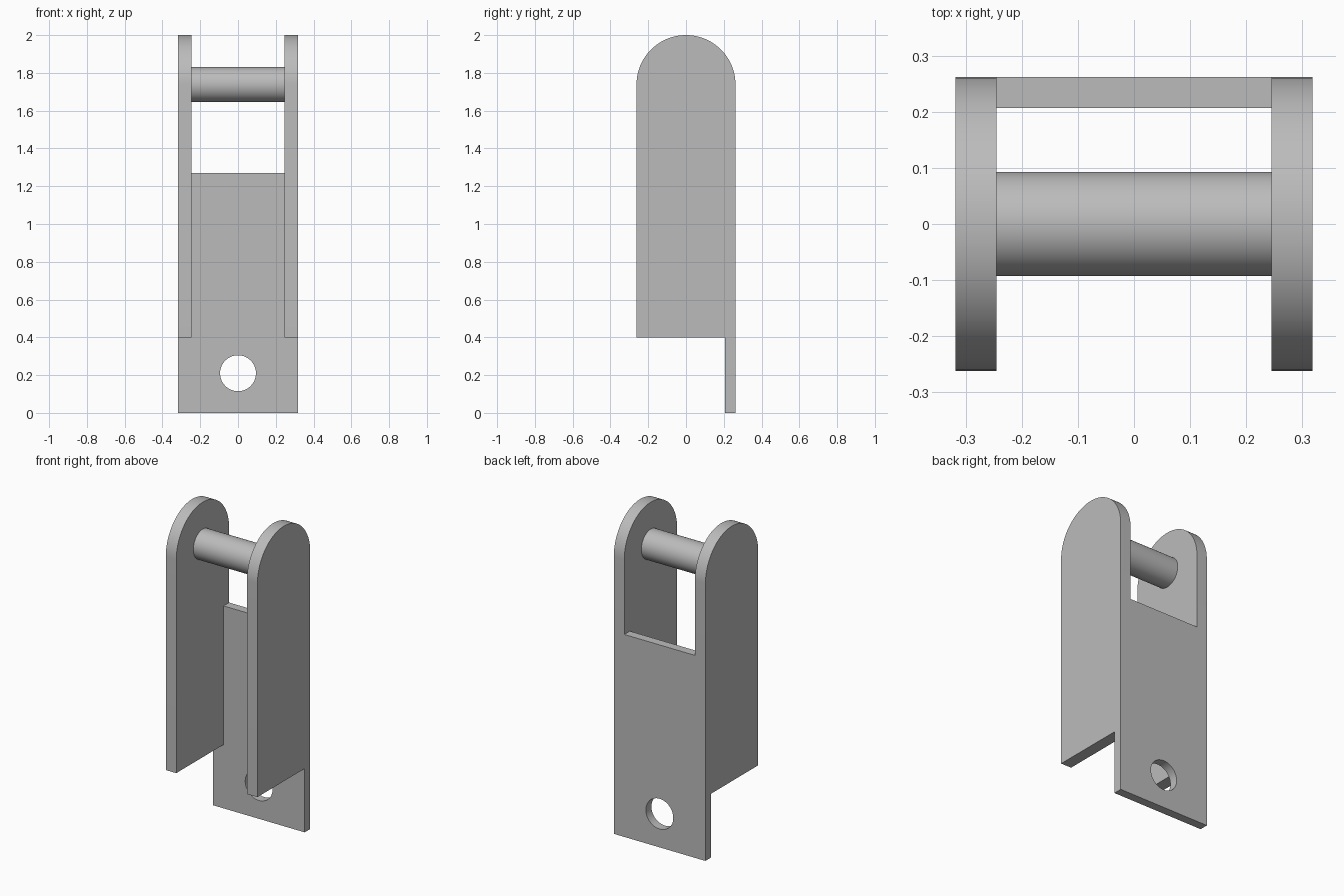
import bpy, bmesh, math
from mathutils import Matrix

cube = bpy.data.objects.get("Cube")
if cube:
    bpy.data.objects.remove(cube, do_unlink=True)

# Main dimensions
HALF_W, INNER_W = 0.318, 0.245     # outer and inner half widths
R = 0.262                          # rounded top radius, also half depth
PIVOT_Z = 2 - R
SIDE_BOTTOM = 0.4
BACK_TOP, BACK_FRONT_Y = 1.27, 0.207

steel = bpy.data.materials.new("grey steel")
steel.use_nodes = True
colour = (0.5, 0.5, 0.5, 1)
steel.diffuse_color = colour
steel.node_tree.nodes["Principled BSDF"].inputs["Base Color"].default_value = colour


def make_object(name, bm):
    bmesh.ops.recalc_face_normals(bm, faces=bm.faces)
    mesh = bpy.data.meshes.new(name)
    bm.to_mesh(mesh)
    bm.free()
    mesh.materials.append(steel)
    obj = bpy.data.objects.new(name, mesh)
    bpy.context.collection.objects.link(obj)
    return obj


def prism(name, points, depth):
    """Extrude a closed outline of 3D points along a depth vector."""
    bm = bmesh.new()
    face = bm.faces.new([bm.verts.new(p) for p in points])
    extruded = bmesh.ops.extrude_face_region(bm, geom=[face], use_keep_orig=True)
    verts = [g for g in extruded["geom"] if isinstance(g, bmesh.types.BMVert)]
    bmesh.ops.translate(bm, verts=verts, vec=depth)
    return make_object(name, bm)


def cylinder(name, radius, length, centre, axis):
    bm = bmesh.new()
    turn = Matrix.Rotation(math.pi / 2, 4, "Y" if axis == "x" else "X")
    bmesh.ops.create_cone(bm, cap_ends=True, segments=64, radius1=radius,
                          radius2=radius, depth=length,
                          matrix=Matrix.Translation(centre) @ turn)
    return make_object(name, bm)


def combine(target, other, operation):
    """Apply a boolean and discard the helper object."""
    mod = target.modifiers.new(operation.lower(), "BOOLEAN")
    mod.operation, mod.solver, mod.object = operation, "EXACT", other
    bpy.context.view_layer.objects.active = target
    bpy.ops.object.modifier_apply(modifier=mod.name)
    bpy.data.objects.remove(other, do_unlink=True)


def smooth(obj):
    bpy.ops.object.select_all(action="DESELECT")
    obj.select_set(True)
    bpy.context.view_layer.objects.active = obj
    bpy.ops.object.shade_smooth_by_angle(angle=math.radians(30))


# Back plate with its mounting hole
bracket = prism("bracket", [(-HALF_W, BACK_FRONT_Y, 0), (HALF_W, BACK_FRONT_Y, 0),
                            (HALF_W, BACK_FRONT_Y, BACK_TOP), (-HALF_W, BACK_FRONT_Y, BACK_TOP)],
                (0, R - BACK_FRONT_Y, 0))
hole = cylinder("hole_cutter", 0.095, 0.3, (0, 0.235, 0.21), "y")
combine(bracket, hole, "DIFFERENCE")

# Round-topped side plates joined to the back plate
arc = [math.pi * i / 48 for i in range(49)]
outline = [(-R, SIDE_BOTTOM), (R, SIDE_BOTTOM)]
outline += [(R * math.cos(a), PIVOT_Z + R * math.sin(a)) for a in arc]
for x in (-HALF_W, INNER_W):
    side = prism("side_plate", [(x, y, z) for y, z in outline], (HALF_W - INNER_W, 0, 0))
    combine(bracket, side, "UNION")
smooth(bracket)

# Cross pin between the side plates
smooth(cylinder("cross_pin", 0.093, 2 * INNER_W, (0, 0, PIVOT_Z), "x"))
